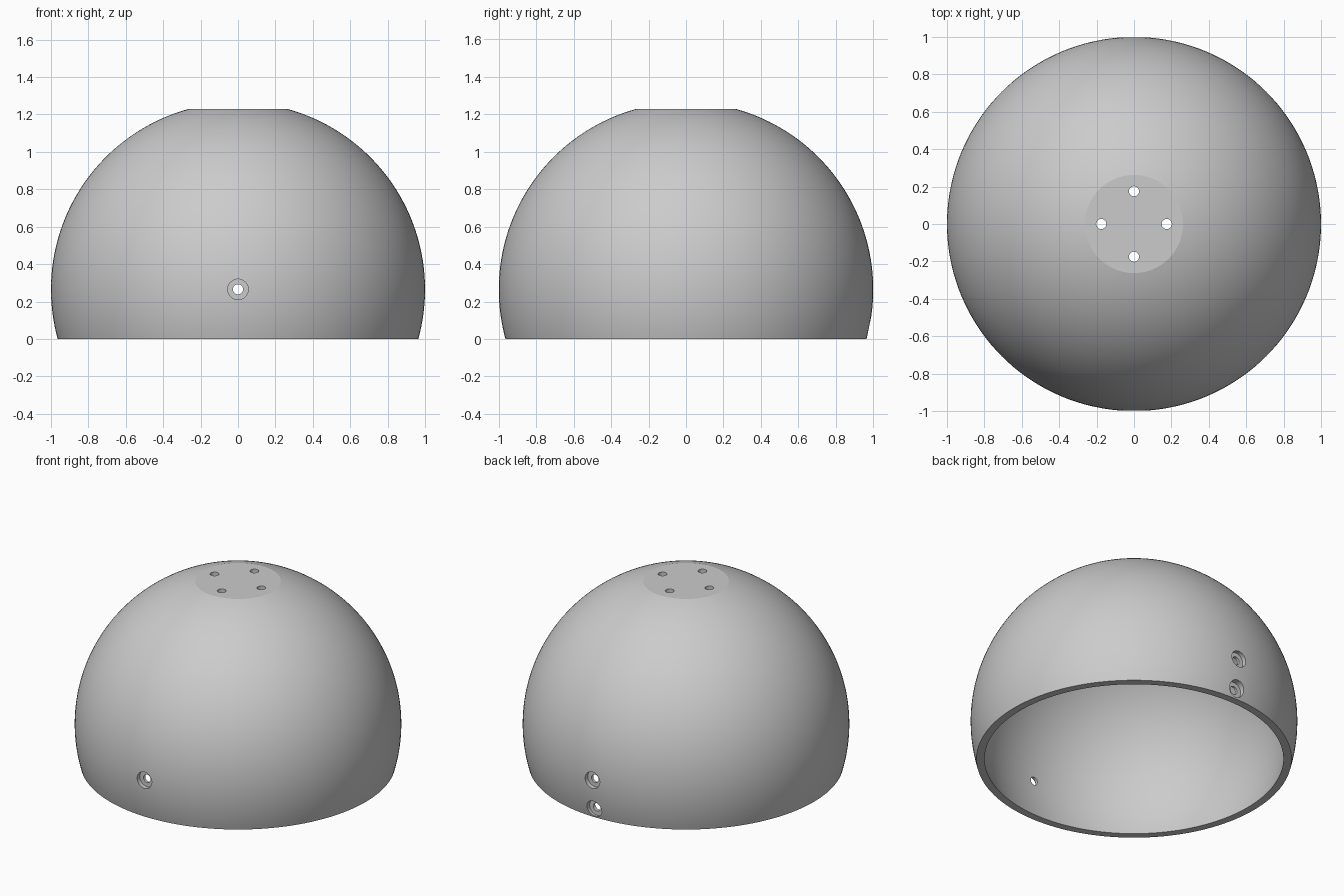
import bpy, bmesh
from math import sin, cos, pi, radians, asin, sqrt
from mathutils import Matrix

if "Cube" in bpy.data.objects:
    bpy.data.objects.remove(bpy.data.objects["Cube"])

CENTRE, OUTER, INNER, TOP = 0.265, 1.0, 0.952, 1.23
HOLE, BORE = 0.027, 0.055

grey = bpy.data.materials.new("plain grey")
grey.use_nodes = True
colour = (0.6, 0.6, 0.6, 1)
grey.diffuse_color = colour
grey.node_tree.nodes["Principled BSDF"].inputs["Base Color"].default_value = colour


def lathe(name, profile, steps, matrix=Matrix()):
    """Spin a closed (radius, height) profile round z, then place it."""
    bm = bmesh.new()
    verts = [bm.verts.new((r, 0, z)) for r, z in profile]
    edges = [bm.edges.new((a, b)) for a, b in zip(verts, verts[1:])]
    bmesh.ops.spin(bm, geom=verts + edges, axis=(0, 0, 1), cent=(0, 0, 0),
                   angle=2 * pi, steps=steps, use_duplicate=False)
    bmesh.ops.remove_doubles(bm, verts=bm.verts, dist=1e-5)
    bmesh.ops.recalc_face_normals(bm, faces=bm.faces)
    bm.transform(matrix)
    mesh = bpy.data.meshes.new(name)
    bm.to_mesh(mesh)
    bm.free()
    mesh.materials.append(grey)
    ob = bpy.data.objects.new(name, mesh)
    bpy.context.collection.objects.link(ob)
    return ob


def arc(radius, start, end, count):
    return [(radius * cos(start + (end - start) * i / count),
             CENTRE + radius * sin(start + (end - start) * i / count))
            for i in range(count + 1)]


# Hollow dome: truncated outer sphere, flat top, open base with a flat rim
outer = arc(OUTER, -asin(CENTRE / OUTER), asin((TOP - CENTRE) / OUTER), 48)
inner = arc(INNER, pi / 2, -asin(CENTRE / INNER), 48)
inner[0] = (0, CENTRE + INNER)
dome = lathe("dome_shell", outer + [(0, TOP)], 144)
bpy.data.objects.remove(dome)
dome = lathe("dome_shell", [(0, TOP)] + outer[::-1] + inner[::-1] , 144)

cutters = []

# Four plain holes through the flat top
for i in range(4):
    a = i * pi / 2
    place = Matrix.Translation((0.175 * cos(a), 0.175 * sin(a), 0))
    cutters.append(lathe("top_hole_cutter",
                         [(0, 1.0), (HOLE, 1.0), (HOLE, 1.4), (0, 1.4)], 32, place))

# Counterbored side holes: one in front, two at the back
for side, z in ((1, CENTRE), (-1, CENTRE), (-1, 0.065)):
    floor = sqrt(OUTER ** 2 - (z - CENTRE) ** 2) - 0.03
    profile = [(0, 0.8), (HOLE, 0.8), (HOLE, floor), (BORE, floor), (BORE, 1.1), (0, 1.1)]
    place = Matrix.Translation((0, 0, z)) @ Matrix.Rotation(side * radians(90), 4, "X")
    cutters.append(lathe("side_hole_cutter", profile, 32, place))

# Cut every hole, then discard the cutters
bpy.ops.object.select_all(action="DESELECT")
dome.select_set(True)
bpy.context.view_layer.objects.active = dome
for cutter in cutters:
    cutter.hide_render = True
    mod = dome.modifiers.new("hole", "BOOLEAN")
    mod.operation, mod.solver, mod.object = "DIFFERENCE", "EXACT", cutter
    bpy.ops.object.modifier_apply(modifier=mod.name)
    bpy.data.objects.remove(cutter)

# Smooth walls with a crisp flat top, rim and hole edges
bpy.ops.object.shade_smooth_by_angle(angle=radians(12))
